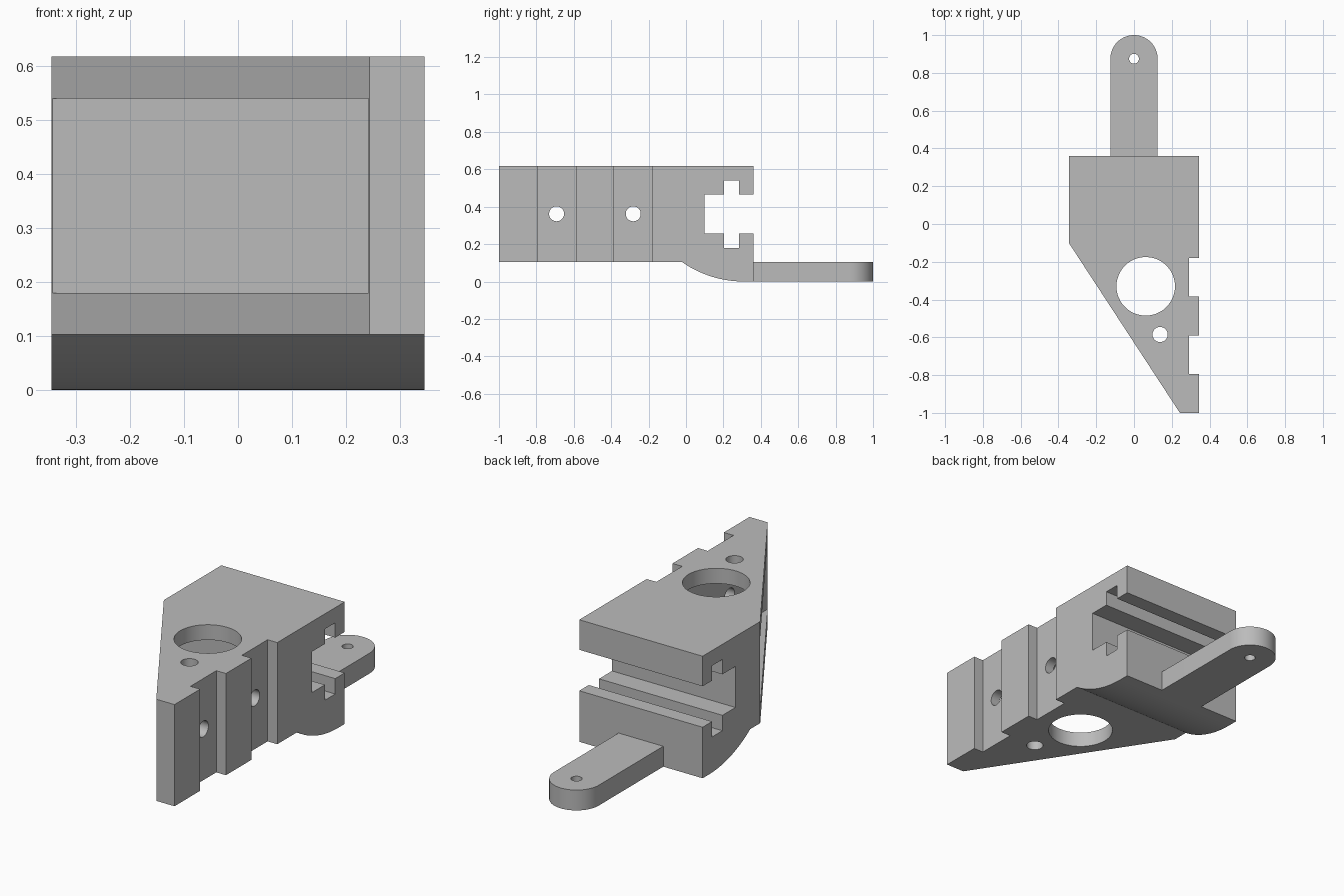
import bpy, math

if "Cube" in bpy.data.objects:
    bpy.data.objects.remove(bpy.data.objects["Cube"], do_unlink=True)

grey = bpy.data.materials.new("plain_grey")
grey.use_nodes = True
grey.diffuse_color = (0.5, 0.5, 0.5, 1)
grey.node_tree.nodes["Principled BSDF"].inputs["Base Color"].default_value = grey.diffuse_color


def prism(name, outline, low, high, axis="z"):
    """Extrude a closed outline: (x, y) along z, or (y, z) along x."""
    place = (lambda a, b, h: (a, b, h)) if axis == "z" else (lambda a, b, h: (h, a, b))
    n = len(outline)
    verts = [place(a, b, h) for h in (low, high) for a, b in outline]
    faces = [list(range(n))[::-1], list(range(n, 2 * n))]
    faces += [(i, (i + 1) % n, n + (i + 1) % n, n + i) for i in range(n)]
    mesh = bpy.data.meshes.new(name)
    mesh.from_pydata(verts, [], faces)
    mesh.materials.append(grey)
    obj = bpy.data.objects.new(name, mesh)
    bpy.context.collection.objects.link(obj)
    return obj


def rect(a0, a1, b0, b1):
    return [(a0, b0), (a1, b0), (a1, b1), (a0, b1)]


def arc(a, b, r, start, end, n):
    angles = [math.radians(start + (end - start) * i / n) for i in range(n + 1)]
    return [(a + r * math.cos(t), b + r * math.sin(t)) for t in angles]


def circle(a, b, r):
    return arc(a, b, r, 0, 360, 48)[:-1]


def cut(target, cutter):
    mod = target.modifiers.new("cut", "BOOLEAN")
    mod.operation = "DIFFERENCE"
    mod.solver = "EXACT"
    mod.object = cutter
    bpy.context.view_layer.objects.active = target
    bpy.ops.object.modifier_apply(modifier=mod.name)
    bpy.data.objects.remove(cutter, do_unlink=True)


def finish(obj):
    bpy.ops.object.select_all(action="DESELECT")
    obj.select_set(True)
    bpy.context.view_layer.objects.active = obj
    bpy.ops.object.shade_smooth_by_angle(angle=math.radians(20))


W, TOP, BASE, BACK = 0.345, 0.617, 0.103, 0.36
SLOT_LOW, SLOT_HIGH = 0.18, 0.54

# Body: side profile with curved underside and T-shaped slot, swept across x
belly_y, belly_r = 0.31, 0.58
sweep = math.degrees(math.acos(1 - BASE / belly_r))
profile = [(-1, TOP), (-1, BASE)]
profile += arc(belly_y, belly_r, belly_r, 270 - sweep, 270, 16)
profile += [(BACK, 0), (BACK, 0.258), (0.284, 0.258), (0.284, SLOT_LOW),
            (0.202, SLOT_LOW), (0.202, 0.258), (0.098, 0.258), (0.098, 0.465),
            (0.202, 0.465), (0.202, SLOT_HIGH), (0.284, SLOT_HIGH),
            (0.284, 0.465), (BACK, 0.465), (BACK, TOP)]
body = prism("bracket_body", profile, -W, W, "x")

# Hollow between the top and bottom plates
cut(body, prism("hollow", rect(-1, 0.241, -1.2, -0.103), SLOT_LOW, SLOT_HIGH))

# Diagonal side
slope = (1 - 0.1) / (0.243 + W)
cut(body, prism("diagonal", [(-W - 0.3, -0.1 + 0.3 * slope), (-W - 0.3, -1.3),
                             (0.243 + 0.3 / slope, -1.3)], -1, 2))

# Notches in the upright wall, each with a bolt hole
for y in (-0.692, -0.282):
    cut(body, prism("notch", rect(0.291, 0.5, y - 0.103, y + 0.103), -1, 2))
    cut(body, prism("bolt_hole", circle(y, 0.362, 0.04), 0.15, 0.5, "x"))

# Vertical holes through both plates
for x, y, r in ((0.062, -0.33, 0.155), (0.138, -0.585, 0.04)):
    cut(body, prism("plate_hole", circle(x, y, r), -1, 2))
finish(body)

# Rounded tongue at the back
tongue = prism("tongue", [(-0.125, BACK), (0.125, BACK)]
               + arc(0, 0.875, 0.125, 0, 180, 32), 0, BASE)
cut(tongue, prism("tongue_hole", circle(0, 0.875, 0.026), -1, 1))
finish(tongue)
